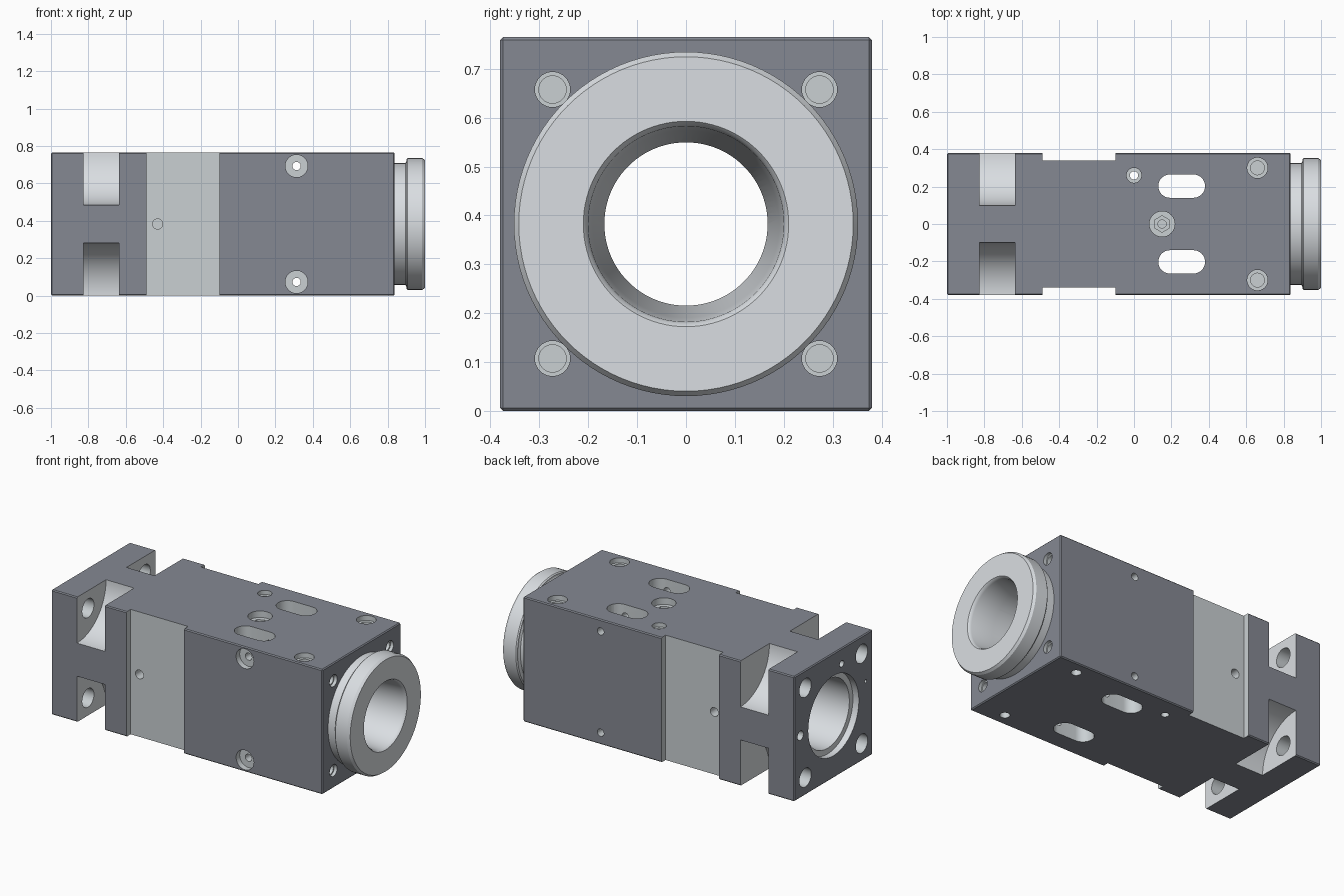
import bpy, bmesh, math
from mathutils import Matrix, Vector

if "Cube" in bpy.data.objects:
    bpy.data.objects.remove(bpy.data.objects["Cube"])

ZC = 0.3825          # height of the bore axis
HW = 0.38            # half width of the body
X1 = 0.838           # right end of the body


def material(name, rgb):
    mat = bpy.data.materials.new(name)
    mat.diffuse_color = (*rgb, 1)
    mat.use_nodes = True
    mat.node_tree.nodes["Principled BSDF"].inputs["Base Color"].default_value = mat.diffuse_color
    return mat


DARK = material("dark_coating", (0.235, 0.25, 0.29))
BARE = material("machined_metal", (0.59, 0.63, 0.65))
PALE = material("turned_metal", (0.70, 0.73, 0.76))


def to_object(bm, name, mat=BARE):
    bmesh.ops.recalc_face_normals(bm, faces=bm.faces)
    mesh = bpy.data.meshes.new(name)
    bm.to_mesh(mesh)
    bm.free()
    mesh.materials.append(mat)
    obj = bpy.data.objects.new(name, mesh)
    bpy.context.collection.objects.link(obj)
    return obj


def cylinder(start, end, r, segs=40, r2=None, mat=BARE):
    a, b = Vector(start), Vector(end)
    bm = bmesh.new()
    rot = (b - a).to_track_quat('Z', 'Y').to_matrix().to_4x4()
    bmesh.ops.create_cone(bm, cap_ends=True, segments=segs, radius1=r, radius2=r2 or r,
                          depth=(b - a).length,
                          matrix=Matrix.Translation((a + b) / 2) @ rot)
    return to_object(bm, "cutter", mat)


def prism(points, z0, z1):
    bm = bmesh.new()
    face = bm.faces.new([bm.verts.new((x, y, z0)) for x, y in points])
    new = bmesh.ops.extrude_face_region(bm, geom=[face])["geom"]
    bmesh.ops.translate(bm, vec=(0, 0, z1 - z0),
                        verts=[v for v in new if isinstance(v, bmesh.types.BMVert)])
    return to_object(bm, "cutter")


def lathe(profile, name, mat, segs=96):
    """Closed (x, radius) profile turned about the bore axis."""
    bm = bmesh.new()
    rings = []
    for i in range(segs):
        a = 2 * math.pi * i / segs
        rings.append([bm.verts.new((x, r * math.cos(a), ZC + r * math.sin(a)))
                      for x, r in profile])
    n = len(profile)
    for i in range(segs):
        p, q = rings[i], rings[(i + 1) % segs]
        for j in range(n):
            k = (j + 1) % n
            bm.faces.new((p[j], p[k], q[k], q[j]))
    return to_object(bm, name, mat)


def cut(cutter):
    """Subtract the cutter; the new faces take the cutter's material."""
    mod = body.modifiers.new("cut", 'BOOLEAN')
    mod.operation, mod.solver, mod.object = 'DIFFERENCE', 'EXACT', cutter
    mod.material_mode = 'TRANSFER'
    bpy.context.view_layer.objects.active = body
    bpy.ops.object.modifier_apply(modifier=mod.name)
    bpy.data.objects.remove(cutter)


def drill(point, direction, *steps, segs=40):
    """Stepped hole from a surface point; steps are (radius, depth)."""
    p, d = Vector(point), Vector(direction)
    for r, depth in steps:
        cut(cylinder(p - d * 0.03, p + d * depth, r, segs))


def taper(x):
    """Radius of the tapered mouth of the bore."""
    return 0.167 + 0.033 * (x - 0.45) / 0.53


# Main block with slightly broken edges
bm = bmesh.new()
bmesh.ops.create_cube(bm, size=1, matrix=Matrix.Translation(((X1 - 1) / 2, 0, ZC))
                      @ Matrix.Diagonal((X1 + 1, 2 * HW, 2 * ZC, 1)))
bmesh.ops.bevel(bm, geom=list(bm.edges), offset=0.006, segments=1, affect='EDGES')
body = to_object(bm, "body_block", DARK)

# Stepped main bore, tapered towards the collar
for x0, x1, r, r2 in ((-1.1, 0.9, 0.167, 0.167), (-1.1, -0.1, 0.21, 0.21),
                      (-1.1, -0.96, 0.245, 0.245), (0.45, 0.9, 0.167, taper(0.9))):
    cut(cylinder((x0, 0, ZC), (x1, 0, ZC), r, 96, r2, PALE))

for s in (-1, 1):
    # Side recess
    cut(prism([(-0.49, s * 0.42), (-0.49, s * 0.34), (-0.10, s * 0.34), (-0.10, s * 0.42)],
              -0.1, 0.9))
    # Long slot running through top and bottom
    pts = []
    for cx, a0 in ((0.1925, 90), (0.3175, -90)):
        for i in range(17):
            a = math.radians(a0 + 180 * i / 16)
            pts.append((cx + 0.0625 * math.cos(a), s * 0.2025 + 0.0625 * math.sin(a)))
    cut(prism(pts, -0.1, 0.9))
    # Top and bottom mounting holes
    drill((0.66, s * 0.3, 2 * ZC), (0, 0, -1), (0.055, 0.03), (0.037, 0.1))
    drill((0.66, s * 0.3, 0), (0, 0, 1), (0.028, 0.08))
    # Cross holes, counterbored at the front
    drill((0.313, -HW, ZC + s * 0.31), (0, 1, 0), (0.06, 0.035), (0.022, 0.9))
    # Blind hole in each side recess
    drill((-0.43, s * 0.34, ZC), (0, -s, 0), (0.027, 0.07))
    for t in (-1, 1):
        # Rounded corner notch giving access to the end screws
        cut(cylinder((-0.825, s * HW, ZC + t * ZC), (-0.635, s * HW, ZC + t * ZC),
                     0.281, 96, mat=PALE))
        # End screw holes, left and right
        drill((-1, s * 0.273, ZC + t * 0.275), (1, 0, 0), (0.057, 0.25))
        drill((X1, s * 0.273, ZC + t * 0.275), (-1, 0, 0), (0.036, 0.02), (0.028, 0.12))

# Through hole and central port on the top
drill((0, 0.26, 2 * ZC), (0, 0, -1), (0.04, 0.025), (0.022, 0.9))
drill((0.15, 0, 2 * ZC), (0, 0, -1), (0.068, 0.04))
drill((0.15, 0, 2 * ZC), (0, 0, -1), (0.044, 0.07), segs=6)
drill((0.15, 0, 2 * ZC), (0, 0, -1), (0.022, 0.12))

# Small pin holes on the left end
for y, z, r in ((0.32, ZC, 0.028), (-0.08, 0.67, 0.02), (-0.31, 0.475, 0.01)):
    drill((-1, y, z), (1, 0, 0), (r, 0.08))

# Turned collar on the right end
collar = lathe([(X1, taper(X1)), (X1, 0.325), (0.895, 0.325), (0.9, 0.335), (0.9, 0.346),
                (0.907, 0.352), (0.985, 0.352), (1.0, 0.342), (1.0, 0.21),
                (0.993, 0.204), (0.98, taper(0.98))], "end_collar", PALE)

for obj in (body, collar):
    bpy.ops.object.select_all(action='DESELECT')
    obj.select_set(True)
    bpy.context.view_layer.objects.active = obj
    bpy.ops.object.shade_smooth_by_angle(angle=math.radians(25))
